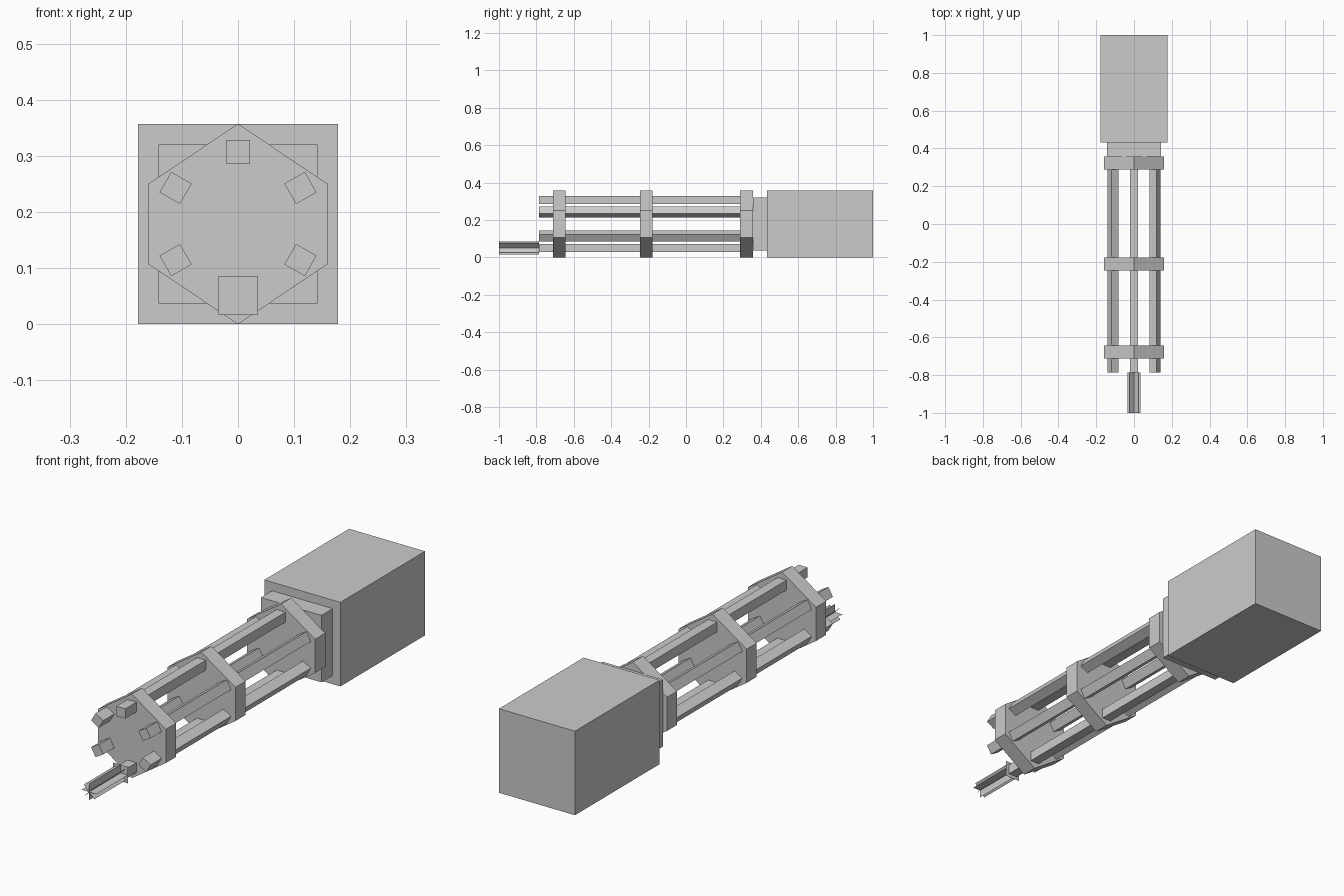
import bpy, math
from mathutils import Matrix, Vector

if "Cube" in bpy.data.objects:
    bpy.data.objects.remove(bpy.data.objects["Cube"])

CZ = 0.1785          # height of the barrel axis
RING = 0.1285        # radius of the barrel circle


def make(name, verts, faces):
    mesh = bpy.data.meshes.new(name)
    mesh.from_pydata(verts, [], faces)
    mesh.update()
    obj = bpy.data.objects.new(name, mesh)
    bpy.context.collection.objects.link(obj)
    return obj


def prism(name, profile, y0, y1):
    """Extrude an x/z profile (counter-clockwise seen from the front) along y."""
    n = len(profile)
    verts = [(x, y0, z) for x, z in profile] + [(x, y1, z) for x, z in profile]
    faces = [tuple(range(n)), tuple(reversed(range(n, 2 * n)))]
    faces += [(i, i + n, (i + 1) % n + n, (i + 1) % n) for i in range(n)]
    return make(name, verts, faces)


def square(h, cx=0.0, cz=CZ, angle=0.0):
    c, s = math.cos(angle), math.sin(angle)
    return [(cx + x * c - z * s, cz + x * s + z * c)
            for x, z in ((-h, -h), (h, -h), (h, h), (-h, h))]


# Motor housing and the collar in front of it
prism("motor_housing", square(0.1785), 0.432, 1.0)
prism("collar", square(0.142), 0.357, 0.44)

# Hexagonal clamp plates
hexagon = [(0, 0), (0.16, 0.107), (0.16, 0.25),
           (0, 0.357), (-0.16, 0.25), (-0.16, 0.107)]
for name, y in (("front", -0.712), ("middle", -0.246), ("rear", 0.289)):
    prism(name + "_clamp_plate", hexagon, y, y + 0.068)

# Six square barrels
for i in range(6):
    a = math.radians(90 + 60 * i)
    prism(f"barrel_{i + 1}",
          square(0.021, RING * math.cos(a), CZ + RING * math.sin(a), a),
          -0.786, 0.31)

# Muzzle flash: four crossed sheets and a square sheet at the bottom barrel
fz = CZ - RING + 0.001
verts, faces = [], []
for i in range(4):
    a = math.radians(45 * i)
    dx, dz = 0.035 * math.cos(a), 0.035 * math.sin(a)
    k = len(verts)
    verts += [(-dx, -1, fz - dz), (dx, -1, fz + dz),
              (dx, -0.787, fz + dz), (-dx, -0.787, fz - dz)]
    faces.append((k, k + 1, k + 2, k + 3))
k = len(verts)
verts += [(x, -0.788, z) for x, z in square(0.035, 0, fz)]
faces.append((k, k + 1, k + 2, k + 3))
make("muzzle_flash", verts, faces)
